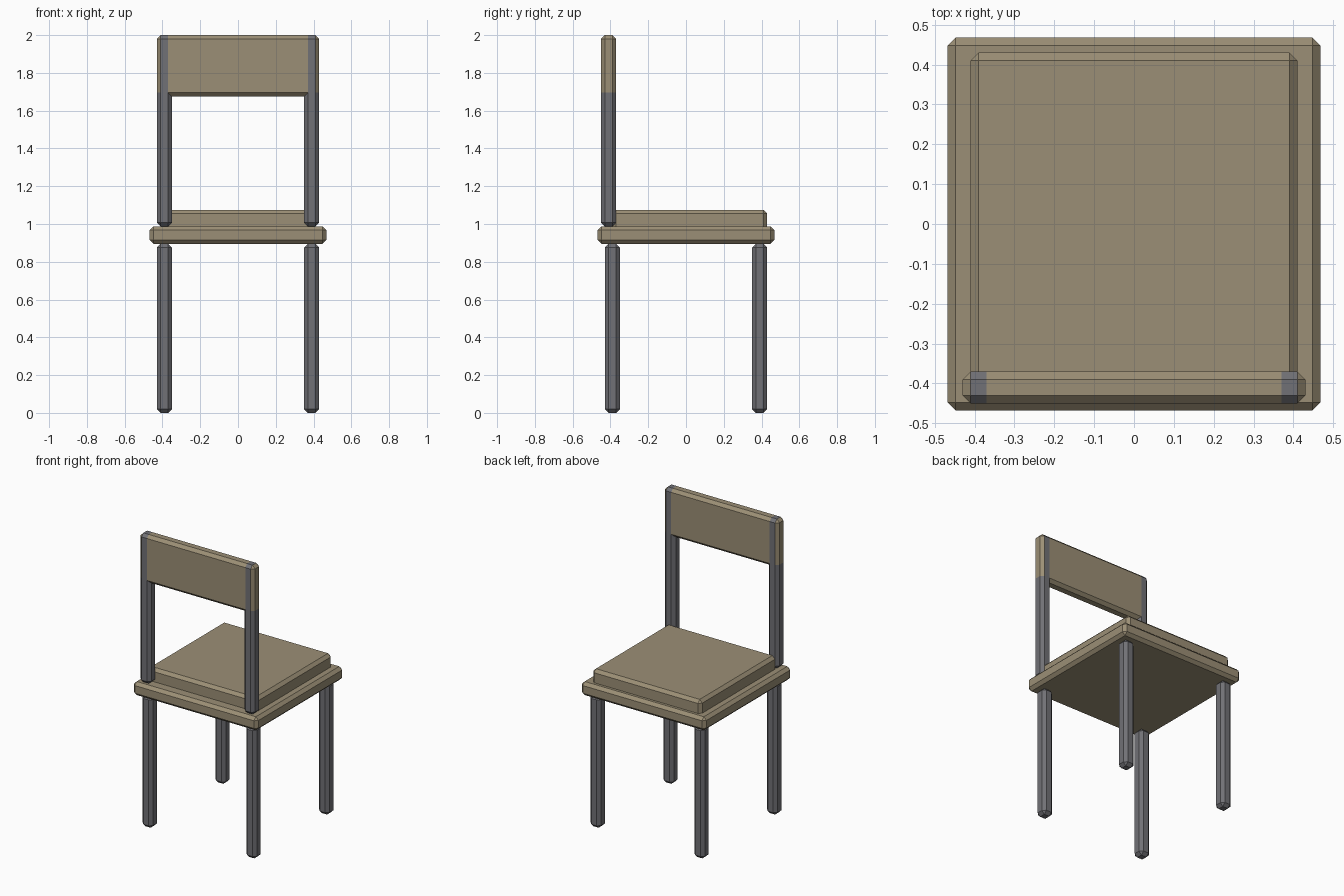
import bpy, bmesh
from mathutils import Vector

cube = bpy.data.objects.get("Cube")
if cube:
    bpy.data.objects.remove(cube, do_unlink=True)


def make_material(name, colour):
    mat = bpy.data.materials.new(name)
    mat.use_nodes = True
    mat.diffuse_color = colour
    mat.node_tree.nodes["Principled BSDF"].inputs["Base Color"].default_value = colour
    return mat


wood = make_material("tan_wood", (0.33, 0.275, 0.18, 1))
metal = make_material("grey_metal", (0.165, 0.165, 0.18, 1))
BEVEL = 0.02


def bevelled_box(name, low, high, mat):
    """Box between two corners with a single chamfer on every edge."""
    low, high = Vector(low), Vector(high)
    bm = bmesh.new()
    bmesh.ops.create_cube(bm, size=1)
    bmesh.ops.scale(bm, vec=high - low, verts=bm.verts)
    bmesh.ops.translate(bm, vec=(low + high) / 2, verts=bm.verts)
    bmesh.ops.bevel(bm, geom=bm.edges[:], offset=BEVEL, segments=1,
                    profile=0.5, affect='EDGES')
    bmesh.ops.recalc_face_normals(bm, faces=bm.faces)
    mesh = bpy.data.meshes.new(name)
    bm.to_mesh(mesh)
    bm.free()
    mesh.materials.append(mat)
    obj = bpy.data.objects.new(name, mesh)
    bpy.context.collection.objects.link(obj)
    return obj


# Seat and cushion
bevelled_box("seat", (-0.468, -0.468, 0.895), (0.468, 0.468, 0.987), wood)
bevelled_box("cushion", (-0.41, -0.39, 0.95), (0.41, 0.43, 1.075), wood)

# Legs and back posts, mirrored left and right
for side, x in (("left", 0.39), ("right", -0.39)):
    for end, y in (("front", -0.39), ("back", 0.39)):
        bevelled_box(f"{end}_{side}_leg", (x - 0.04, y - 0.04, 0),
                     (x + 0.04, y + 0.04, 0.895), metal)
    bevelled_box(f"{side}_back_post", (x - 0.04, -0.45, 0.987),
                 (x + 0.04, -0.37, 1.715), metal)

# Backrest panel, with the posts showing as grey strips at both ends
panel = bevelled_box("backrest", (-0.43, -0.45, 1.675), (0.43, -0.37, 2.0), wood)
panel.data.materials.append(metal)
bm = bmesh.new()
bm.from_mesh(panel.data)
for x in (-0.37, 0.37):
    bmesh.ops.bisect_plane(bm, geom=bm.verts[:] + bm.edges[:] + bm.faces[:],
                           plane_co=(x, 0, 0), plane_no=(1, 0, 0))
for face in bm.faces:
    if 0.37 < abs(face.calc_center_median().x) < 0.409:
        face.material_index = 1
bm.to_mesh(panel.data)
bm.free()
